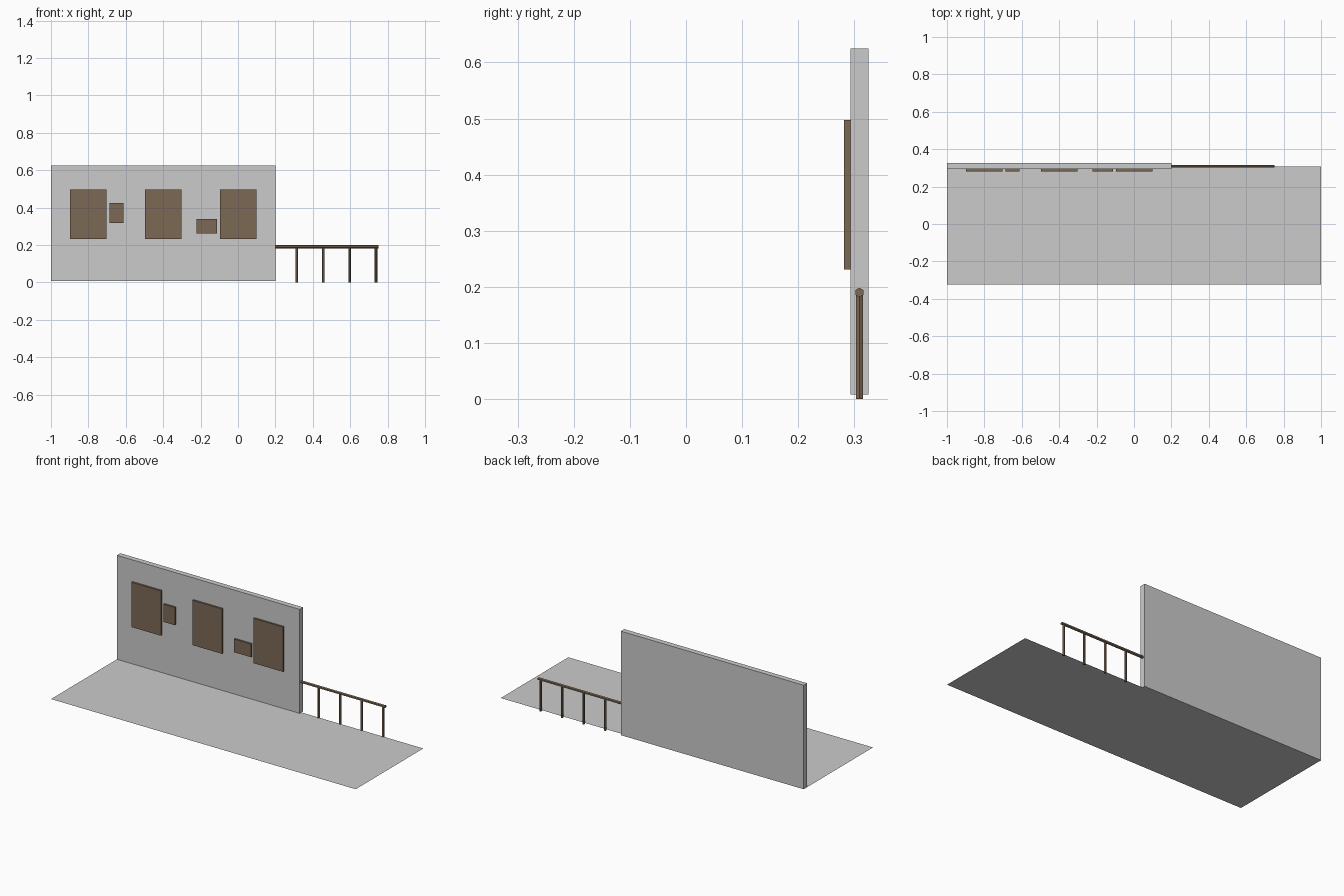
import bpy, bmesh
from math import pi
from mathutils import Matrix, Vector

if "Cube" in bpy.data.objects:
    bpy.data.objects.remove(bpy.data.objects["Cube"])

wood = bpy.data.materials.new("wood")
wood.diffuse_color = (0.20, 0.14, 0.09, 1)
wood.use_nodes = True
wood.node_tree.nodes["Principled BSDF"].inputs["Base Color"].default_value = wood.diffuse_color

FLOOR_Z = 0.008
WALL_Y = 0.309


def finish(name, bm, mat=None):
    mesh = bpy.data.meshes.new(name)
    bm.to_mesh(mesh)
    bm.free()
    obj = bpy.data.objects.new(name, mesh)
    bpy.context.collection.objects.link(obj)
    if mat:
        mesh.materials.append(mat)
    return obj


def box(name, lo, hi, mat=None):
    lo, hi = Vector(lo), Vector(hi)
    bm = bmesh.new()
    bmesh.ops.create_cube(bm, size=1, matrix=Matrix.Translation((lo + hi) / 2)
                          @ Matrix.Diagonal((hi - lo).to_4d()))
    return finish(name, bm, mat)


def hex_rod(name, center, radius, length, rotation, mat):
    bm = bmesh.new()
    bmesh.ops.create_cone(bm, cap_ends=True, segments=6, radius1=radius, radius2=radius,
                          depth=length, matrix=Matrix.Translation(center) @ rotation)
    return finish(name, bm, mat)


# floor: a single flat sheet running to the middle of the wall
bm = bmesh.new()
bmesh.ops.create_grid(bm, x_segments=1, y_segments=1, size=0.5,
                      matrix=Matrix.Translation((0, -0.008, FLOOR_Z))
                      @ Matrix.Diagonal((2, 0.633, 1, 1)))
finish("floor", bm)

# wall
box("wall", (-1, 0.293, FLOOR_Z), (0.2, 0.325, 0.625))

# hanging panels: x range, z range
panels = [(x, x + 0.194, 0.231, 0.497) for x in (-0.898, -0.497, -0.096)]
panels += [(-0.688, -0.612, 0.318, 0.423), (-0.223, -0.112, 0.262, 0.34)]
for i, (x0, x1, z0, z1) in enumerate(panels):
    box(f"wall_panel_{i + 1}", (x0, 0.282, z0), (x1, 0.2935, z1), wood)

# handrail with its posts
along_x = Matrix.Rotation(pi / 2, 4, 'Y') @ Matrix.Rotation(pi / 2, 4, 'Z')
hex_rod("handrail", (0.472, WALL_Y, 0.19), 0.0085, 0.56, along_x, wood)
for i in range(4):
    hex_rod(f"rail_post_{i + 1}", (0.314 + 0.1413 * i, WALL_Y, 0.095), 0.007, 0.19,
            Matrix.Rotation(pi / 2, 4, 'Z'), wood)
